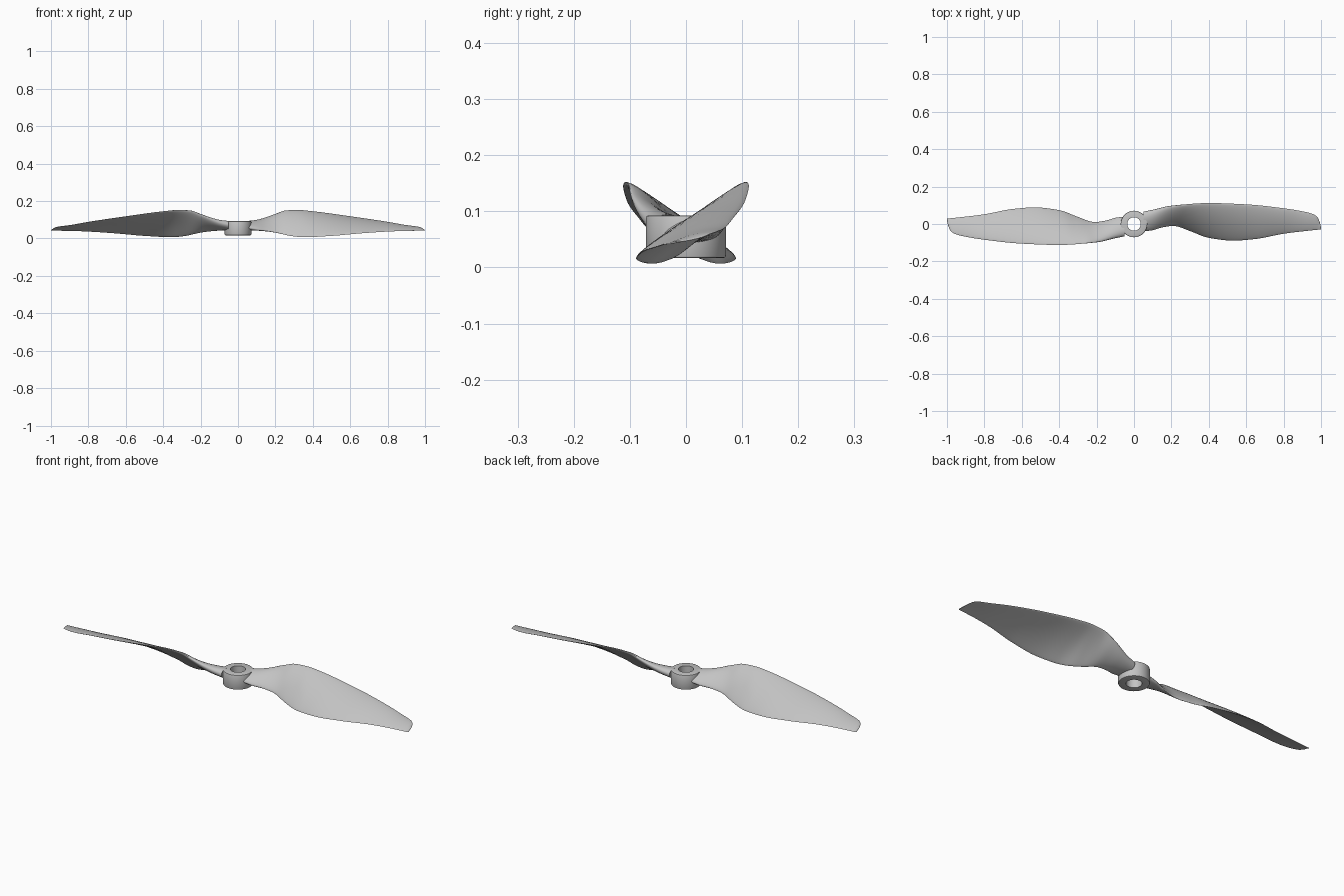
import bpy, bmesh, math
from mathutils import Vector

default_cube = bpy.data.objects.get("Cube")
if default_cube:
    bpy.data.objects.remove(default_cube)

# Single plastic colour
grey = bpy.data.materials.new("light_grey_plastic")
grey.use_nodes = True
colour = (0.55, 0.55, 0.55, 1)
grey.diffuse_color = colour
grey.node_tree.nodes["Principled BSDF"].inputs["Base Color"].default_value = colour


def make_object(name, bm, sharp_angle):
    bmesh.ops.recalc_face_normals(bm, faces=bm.faces[:])
    mesh = bpy.data.meshes.new(name)
    bm.to_mesh(mesh)
    bm.free()
    mesh.materials.append(grey)
    obj = bpy.data.objects.new(name, mesh)
    bpy.context.collection.objects.link(obj)
    bpy.ops.object.select_all(action='DESELECT')
    obj.select_set(True)
    bpy.context.view_layer.objects.active = obj
    bpy.ops.object.shade_smooth_by_angle(angle=math.radians(sharp_angle))
    return obj


def bridge_rings(bm, rings):
    for first, second in zip(rings, rings[1:]):
        for i in range(len(first)):
            j = (i + 1) % len(first)
            bm.faces.new((first[i], first[j], second[j], second[i]))


def smooth_curve(keys, x):
    """Cubic interpolation through (position, value) keys with limited slopes."""
    slopes = [(b[1] - a[1]) / (b[0] - a[0]) for a, b in zip(keys, keys[1:])]
    tangents = [slopes[0]]
    for a, b in zip(slopes, slopes[1:]):
        tangents.append(2 * a * b / (a + b) if a * b > 0 else 0)
    tangents.append(slopes[-1])
    for k, (a, b) in enumerate(zip(keys, keys[1:])):
        if x <= b[0] or k == len(slopes) - 1:
            span = b[0] - a[0]
            t = (x - a[0]) / span
            rise = t * t * (3 - 2 * t)
            return (a[1] + (b[1] - a[1]) * rise
                    + span * t * (1 - t) * ((1 - t) * tangents[k] - t * tangents[k + 1]))


# Blade edges and thickness along the span
lead_y = [(.05, .066), (.1, .075), (.2, .097), (.4, .112), (.6, .105), (.8, .084),
          (.9, .068), (.955, .054), (.98, .037), (.995, .004), (1, -.024)]
lead_z = [(.05, .076), (.1, .09), (.2, .13), (.26, .15), (.32, .152), (.4, .145),
          (.6, .118), (.8, .088), (.9, .07), (.97, .061), (1, .045)]
trail_y = [(.05, -.04), (.1, -.033), (.15, -.018), (.21, -.01), (.3, -.038), (.4, -.074),
           (.53, -.089), (.65, -.08), (.8, -.052), (.93, -.036), (1, -.029)]
trail_z = [(.05, .058), (.1, .048), (.2, .032), (.28, .014), (.35, .007), (.5, .014),
           (.65, .027), (.8, .037), (.9, .041), (1, .042)]
thickness = [(.05, .05), (.1, .045), (.2, .028), (.3, .019), (.5, .016), (.9, .009), (1, .003)]


def blade_section(x, steps=32):
    lead = Vector((x, smooth_curve(lead_y, x), smooth_curve(lead_z, x)))
    trail = Vector((x, smooth_curve(trail_y, x), smooth_curve(trail_z, x)))
    chord = trail - lead
    up = Vector((0, chord.z, -chord.y)).normalized()
    thick = smooth_curve(thickness, x)
    bend = chord.length * 0.04 * min(1, max(0, x - .15) * 5)
    points = []
    for i in range(steps):
        angle = math.tau * i / steps
        u = (1 - math.cos(angle)) / 2
        half = thick / 2 * math.sin(angle) * (1.15 - 0.4 * u)
        points.append(lead + chord * u + up * (half + bend * 4 * u * (1 - u)))
    return points


def make_blade(name, side):
    bm = bmesh.new()
    stations = [.05 + .9 * i / 60 for i in range(61)]
    stations += [.95 + .05 * math.sin(math.pi / 2 * i / 12) for i in range(1, 13)]
    rings = []
    for x in stations:
        ring = [bm.verts.new((p.x * side, p.y * side, p.z)) for p in blade_section(x)]
        rings.append(ring)
    bridge_rings(bm, rings)
    bm.faces.new(rings[0])
    bm.faces.new(rings[-1])
    return make_object(name, bm, 50)


make_blade("left_blade", 1)
make_blade("right_blade", -1)

# Hub: a lathed ring with small rounded rims and an open bore
outer, bore, low, high, rim = .071, .036, .017, .093, .004
profile = [(bore, low), (outer - rim, low), (outer - rim * .3, low + rim * .3),
           (outer, low + rim), (outer, high - rim), (outer - rim * .3, high - rim * .3),
           (outer - rim, high), (bore, high)]
bm = bmesh.new()
rings = []
for i in range(64):
    a = math.tau * i / 64
    rings.append([bm.verts.new((r * math.cos(a), r * math.sin(a), z)) for r, z in profile])
bridge_rings(bm, rings + rings[:1])
make_object("hub", bm, 35)
